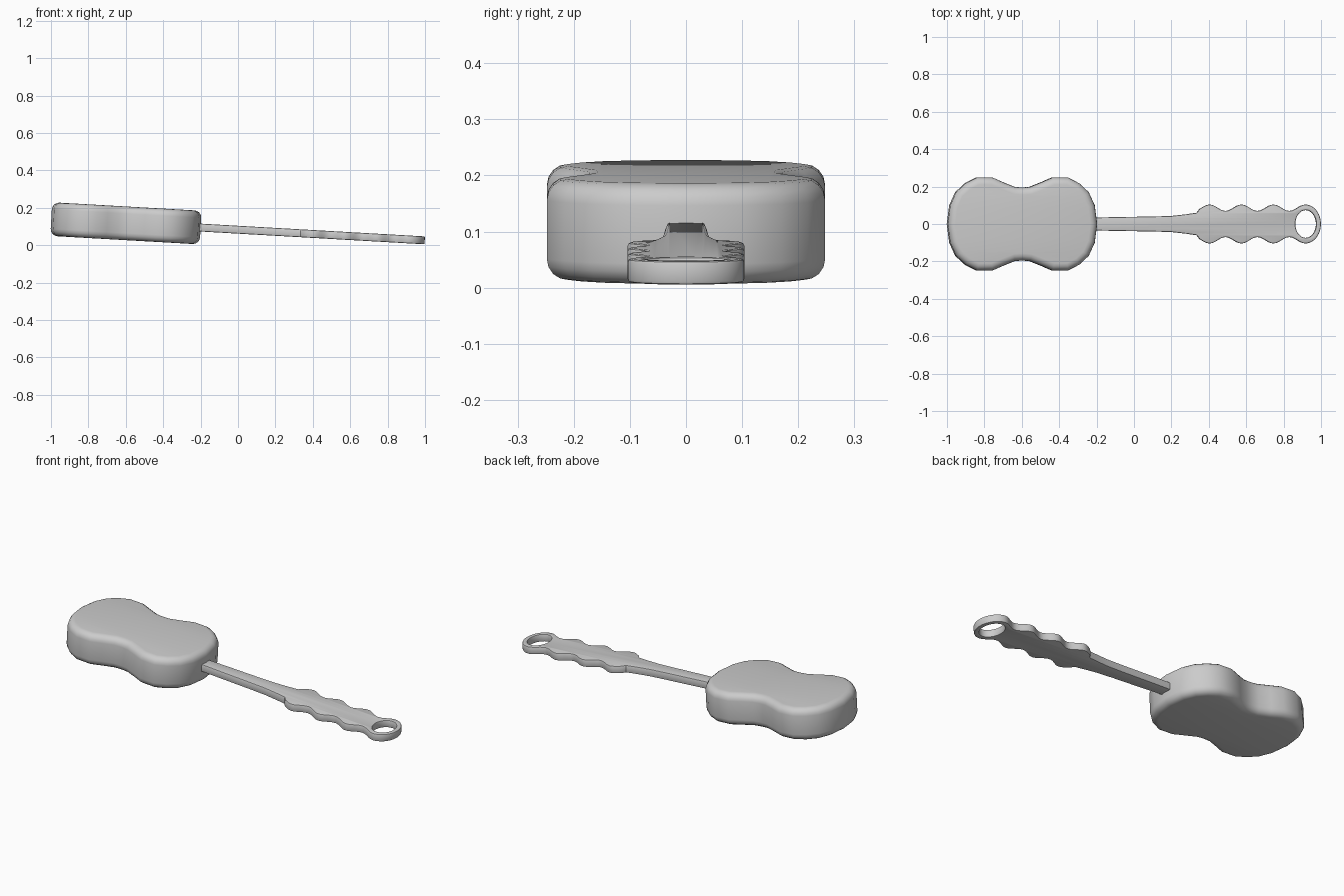
import bpy
import bmesh
from math import atan, cos, pi, sin
from mathutils import Matrix

cube = bpy.data.objects.get("Cube")
if cube:
    bpy.data.objects.remove(cube)

grey = bpy.data.materials.new("plain_grey")
grey.use_nodes = True
grey.diffuse_color = (0.6, 0.6, 0.6, 1)
grey.node_tree.nodes["Principled BSDF"].inputs["Base Color"].default_value = (0.6, 0.6, 0.6, 1)

# The whole piece slopes down towards the handle tip
TILT = Matrix.Translation((0, 0, 0.083)) @ Matrix.Rotation(atan(0.057), 4, "Y")


def slab(name, outlines, thickness, bevel, segments, angle):
    """Solid plate from closed outlines (later ones are holes) with rounded rims."""
    curve = bpy.data.curves.new(name, "CURVE")
    curve.dimensions = "2D"
    curve.fill_mode = "BOTH"
    curve.extrude = thickness / 2 - bevel
    curve.bevel_depth = bevel
    curve.offset = -bevel
    curve.bevel_resolution = segments
    for outline in outlines:
        spline = curve.splines.new("POLY")
        spline.points.add(len(outline) - 1)
        for point, (x, y) in zip(spline.points, outline):
            point.co = (x, y, 0, 1)
        spline.use_cyclic_u = True
    obj = bpy.data.objects.new(name, curve)
    bpy.context.collection.objects.link(obj)
    bpy.ops.object.select_all(action="DESELECT")
    obj.select_set(True)
    bpy.context.view_layer.objects.active = obj
    bpy.ops.object.convert(target="MESH")
    obj = bpy.context.object
    obj.name = name
    # Weld the caps to the rims and apply the slope
    bm = bmesh.new()
    bm.from_mesh(obj.data)
    bmesh.ops.remove_doubles(bm, verts=bm.verts, dist=0.0002)
    bmesh.ops.recalc_face_normals(bm, faces=bm.faces)
    bm.transform(TILT)
    bm.to_mesh(obj.data)
    bm.free()
    obj.data.materials.clear()
    obj.data.materials.append(grey)
    bpy.ops.object.shade_smooth_by_angle(angle=angle)
    return obj


# Waisted body: one quarter of the outline, mirrored twice
quarter = [(0.4, 0), (0.387, 0.1), (0.355, 0.17), (0.305, 0.217), (0.245, 0.248),
           (0.16, 0.248), (0.1, 0.222), (0.04, 0.198), (0, 0.195)]
half = quarter + [(-x, y) for x, y in quarter[-2::-1]]
body = half + [(x, -y) for x, y in half[-2:0:-1]]
slab("body", [[(x - 0.6, y) for x, y in body]], 0.18, 0.038, 3, 0.7)

# Handle: slim shaft, flare, scalloped grip and rounded tip
PITCH, FIRST, LAST = 0.171, 0.404, 0.916
side = [(-0.22, 0.034), (-0.1, 0.037), (0.1, 0.04), (0.2, 0.043), (0.28, 0.052), (0.335, 0.06)]
steps = 40
for i in range(steps + 1):
    x = 0.35 + (LAST - 0.35) * i / steps
    side.append((x, 0.087 + 0.017 * cos(2 * pi * (x - FIRST) / PITCH)))
for i in range(1, 12):
    a = pi / 2 * (1 - i / 12)
    side.append((LAST + 0.084 * cos(a), 0.104 * sin(a)))
outline = side + [(1.0, 0)] + [(x, -y) for x, y in reversed(side)]

# Oval hanging hole near the tip
hole = [(0.919 + 0.056 * cos(2 * pi * i / 32), -0.074 * sin(2 * pi * i / 32)) for i in range(32)]
slab("handle", [outline, hole], 0.042, 0.006, 1, 0.6)
